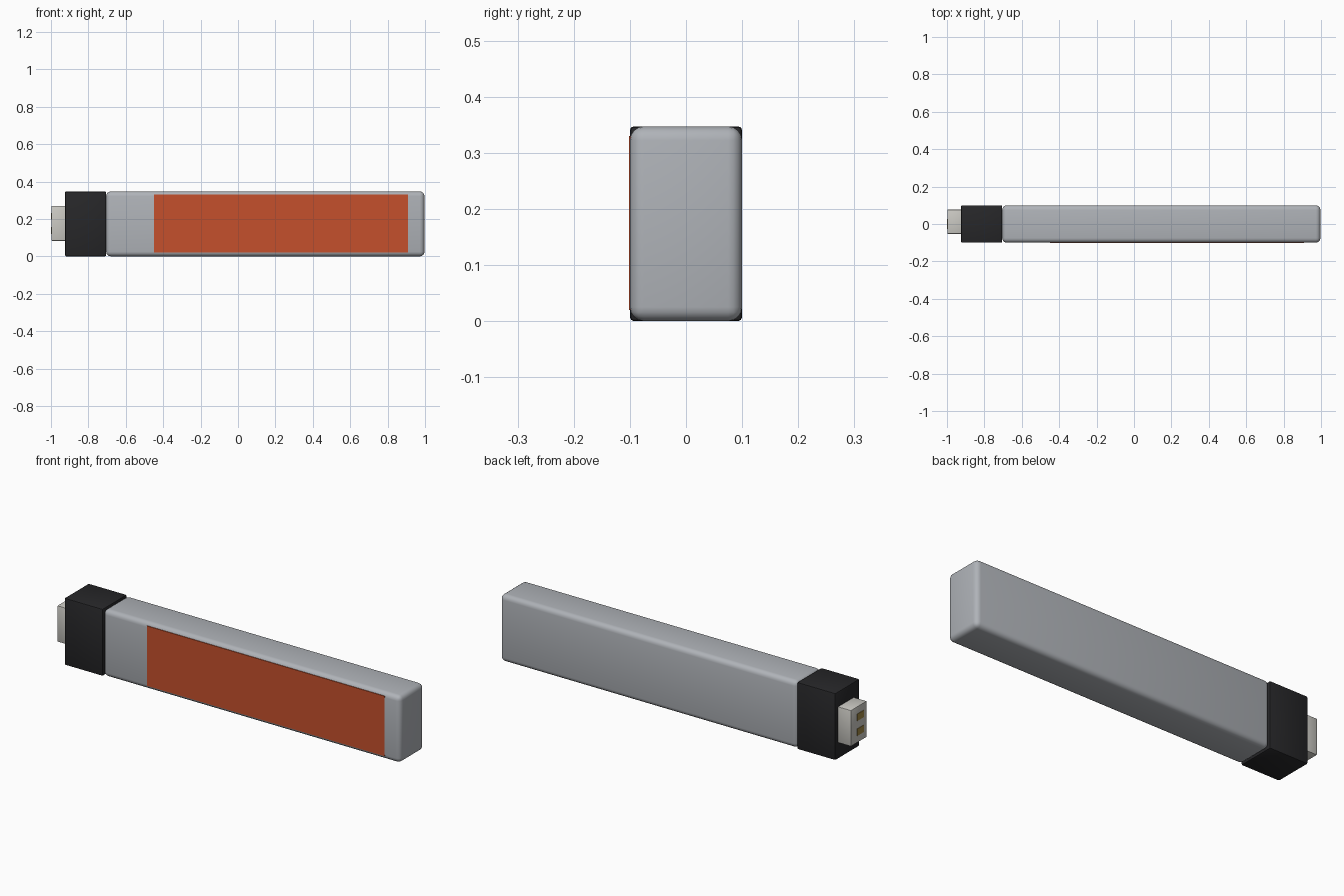
import bpy
import math

if "Cube" in bpy.data.objects:
    bpy.data.objects.remove(bpy.data.objects["Cube"])


def material(name, color):
    m = bpy.data.materials.new(name)
    m.diffuse_color = (*color, 1)
    m.use_nodes = True
    m.node_tree.nodes["Principled BSDF"].inputs["Base Color"].default_value = m.diffuse_color
    return m


def box(name, x, y, z, mat, bevel=0.0, segments=3):
    """Box from (min, max) ranges, with optional rounded edges."""
    bpy.ops.mesh.primitive_cube_add(size=1, location=[sum(r) / 2 for r in (x, y, z)])
    ob = bpy.context.object
    ob.name = name
    ob.scale = [r[1] - r[0] for r in (x, y, z)]
    bpy.ops.object.transform_apply(location=False, rotation=False, scale=True)
    ob.data.materials.append(mat)
    if bevel:
        mod = ob.modifiers.new("rounding", 'BEVEL')
        mod.width = bevel
        mod.segments = segments
        bpy.ops.object.modifier_apply(modifier=mod.name)
        bpy.ops.object.shade_smooth_by_angle(angle=math.radians(35))
    return ob


grey = material("casing_grey", (0.43, 0.45, 0.48))
black = material("collar_black", (0.02, 0.02, 0.022))
orange = material("label_orange", (0.56, 0.08, 0.025))
metal = material("plug_metal", (0.6, 0.59, 0.55))
gold = material("contact_gold", (0.35, 0.24, 0.06))

# Long rounded casing and the black collar at its end
box("casing", (-0.705, 0.997), (-0.1, 0.1), (0, 0.347), grey, 0.025, 4)
box("collar", (-0.925, -0.705), (-0.1, 0.1), (0, 0.347), black, 0.007, 2)

# Thin front label
box("label", (-0.45, 0.91), (-0.102, -0.097), (0.02, 0.33), orange)

# Plug with two contacts on its end face
box("plug", (-0.998, -0.915), (-0.053, 0.077), (0.083, 0.27), metal, 0.004, 2)
for i, z in enumerate((0.138, 0.215)):
    box(f"contact_{i + 1}", (-1.0, -0.98), (-0.027, 0.027), (z - 0.018, z + 0.018), gold)
